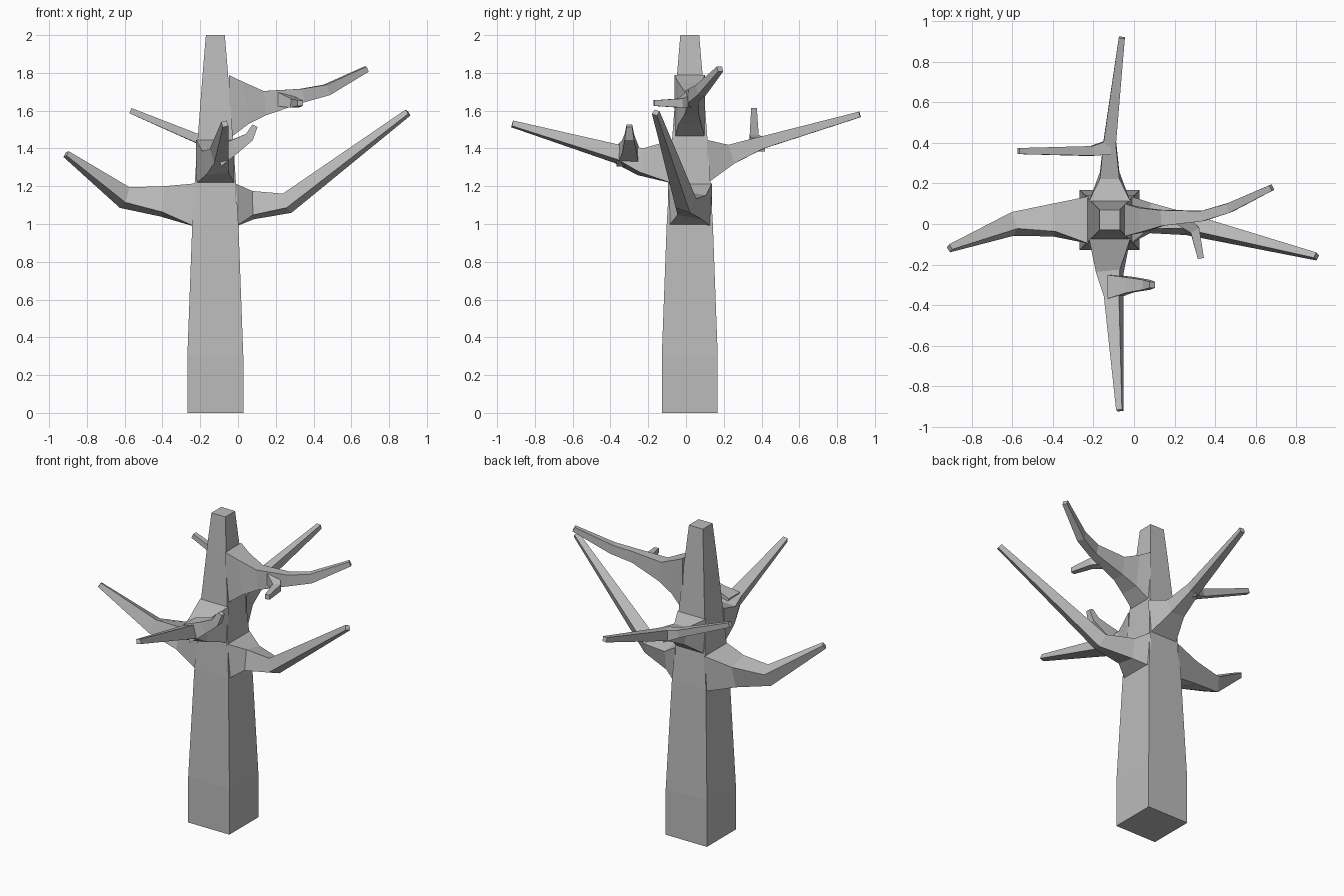
import bpy, bmesh
from math import radians
from mathutils import Vector, Quaternion

cube = bpy.data.objects.get("Cube")
if cube:
    bpy.data.objects.remove(cube, do_unlink=True)

GREY = (0.5, 0.5, 0.5, 1)
bark = bpy.data.materials.new("bark_grey")
bark.use_nodes = True
bark.diffuse_color = GREY
bark.node_tree.nodes["Principled BSDF"].inputs["Base Color"].default_value = GREY

LEFT, RIGHT = Vector((1, 0, 0)), Vector((-1, 0, 0))
BACK, FRONT = Vector((0, 1, 0)), Vector((0, -1, 0))
UP = Vector((0, 0, 1))
TRUNK_AXIS = Vector((-0.12, 0.02, 0))
CORNERS = ((-1, -1), (1, -1), (1, 1), (-1, 1))
SHRINK = 0.65
THINNEST = 0.024
TIP = 0.015


def square_ring(centre, across, upward):
    """Four corners of a section spanned by two half-size vectors."""
    return [centre + across * s + upward * u for s, u in CORNERS]


def loft(name, rings):
    """Skin a list of four-cornered rings and cap both ends."""
    bm = bmesh.new()
    loops = [[bm.verts.new(corner) for corner in ring] for ring in rings]
    for lower, upper in zip(loops, loops[1:]):
        for i in range(len(lower)):
            j = i - 1
            bm.faces.new((lower[j], lower[i], upper[i], upper[j]))
    bm.faces.new(loops[0])
    bm.faces.new(loops[-1])
    bmesh.ops.recalc_face_normals(bm, faces=bm.faces)
    mesh = bpy.data.meshes.new(name)
    bm.to_mesh(mesh)
    bm.free()
    mesh.materials.append(bark)
    part = bpy.data.objects.new(name, mesh)
    bpy.context.collection.objects.link(part)


def limb(name, root, start, root_size, collar, joints, roll=0):
    """Run a shrinking four-sided limb from its root through the joints."""
    points = [Vector(root)] + [Vector(joint) for joint in joints]
    ways = [(b - a).normalized() for a, b in zip(points, points[1:])]
    last = len(points) - 1
    root_width, root_height = root_size
    stretch = root_height / root_width - 1
    rings = []
    for i, point in enumerate(points):
        # direction of the section and its size at this joint
        if i == 0:
            along, width = start.normalized(), root_width
        elif i == last:
            along, width = ways[-1], TIP
        else:
            along = (ways[i - 1] + ways[i]).normalized()
            width = max(collar * SHRINK ** (i - 1), THINNEST)
        height = width * (1 + stretch * (1 - i / last))
        upward = (UP - along * along.z).normalized()
        upward.rotate(Quaternion(along, radians(roll) * min(i / 2, 1)))
        across = along.cross(upward)
        rings.append(square_ring(point, across * width, upward * height))
    loft(name, rings)


def trunk_radius(z):
    """Straight foot, then a slightly bowed taper to the top."""
    rise = max(0, z - 0.3) / 1.7
    return 0.148 - 0.098 * rise ** 1.5


def branch(name, side, z, spread, collar, joints, roll=0):
    """Grow a limb out of one face of the trunk."""
    radius = trunk_radius(z)
    root = TRUNK_AXIS + UP * z + side * radius * 0.9
    limb(name, root, side, (radius, spread), collar, joints, roll)


def twig(name, root, start, collar, joints):
    """Grow a small limb out of a branch."""
    size = collar / SHRINK
    limb(name, root, Vector(start), (size, size), collar, joints)


# Square trunk
loft("trunk", [square_ring(TRUNK_AXIS + UP * z, LEFT * trunk_radius(z), BACK * trunk_radius(z))
               for z in (0, 0.3, 1, 1.2, 1.45, 1.8, 2)])

# Lower pair of side branches
branch("lower_right_branch", RIGHT, 1.1, 0.115, 0.07,
       [(-0.4, 0.02, 1.12), (-0.6, 0, 1.14), (-0.91, -0.12, 1.37)], roll=20)
branch("lower_left_branch", LEFT, 1.1, 0.115, 0.065,
       [(0.08, 0.03, 1.1), (0.26, 0, 1.11), (0.9, -0.16, 1.59)], roll=-20)

# Front branch and its twig
branch("front_branch", FRONT, 1.33, 0.115, 0.06,
       [(-0.12, -0.24, 1.33), (-0.1, -0.36, 1.37), (-0.07, -0.92, 1.53)], roll=15)
twig("front_twig", (-0.11, -0.31, 1.36), (1, 0, 0.4), 0.038,
     [(-0.02, -0.3, 1.41), (0.06, -0.3, 1.46), (0.09, -0.3, 1.52)])

# Back branch and its twig
branch("back_branch", BACK, 1.33, 0.115, 0.048,
       [(-0.12, 0.24, 1.37), (-0.12, 0.4, 1.43), (-0.06, 0.92, 1.58)])
twig("back_twig", (-0.12, 0.38, 1.42), (-1, 0, 0.2), 0.024,
     [(-0.21, 0.36, 1.45), (-0.57, 0.36, 1.6)])

# Upper bulging branch and its twig
branch("upper_left_branch", LEFT, 1.62, 0.168, 0.06,
       [(0.04, 0.02, 1.64), (0.14, 0.03, 1.64), (0.34, 0.04, 1.68),
        (0.47, 0.08, 1.71), (0.68, 0.18, 1.82)])
twig("upper_twig", (0.23, 0.03, 1.66), (1, -0.6, 0), 0.024,
     [(0.3, -0.03, 1.64), (0.33, -0.17, 1.64)])
